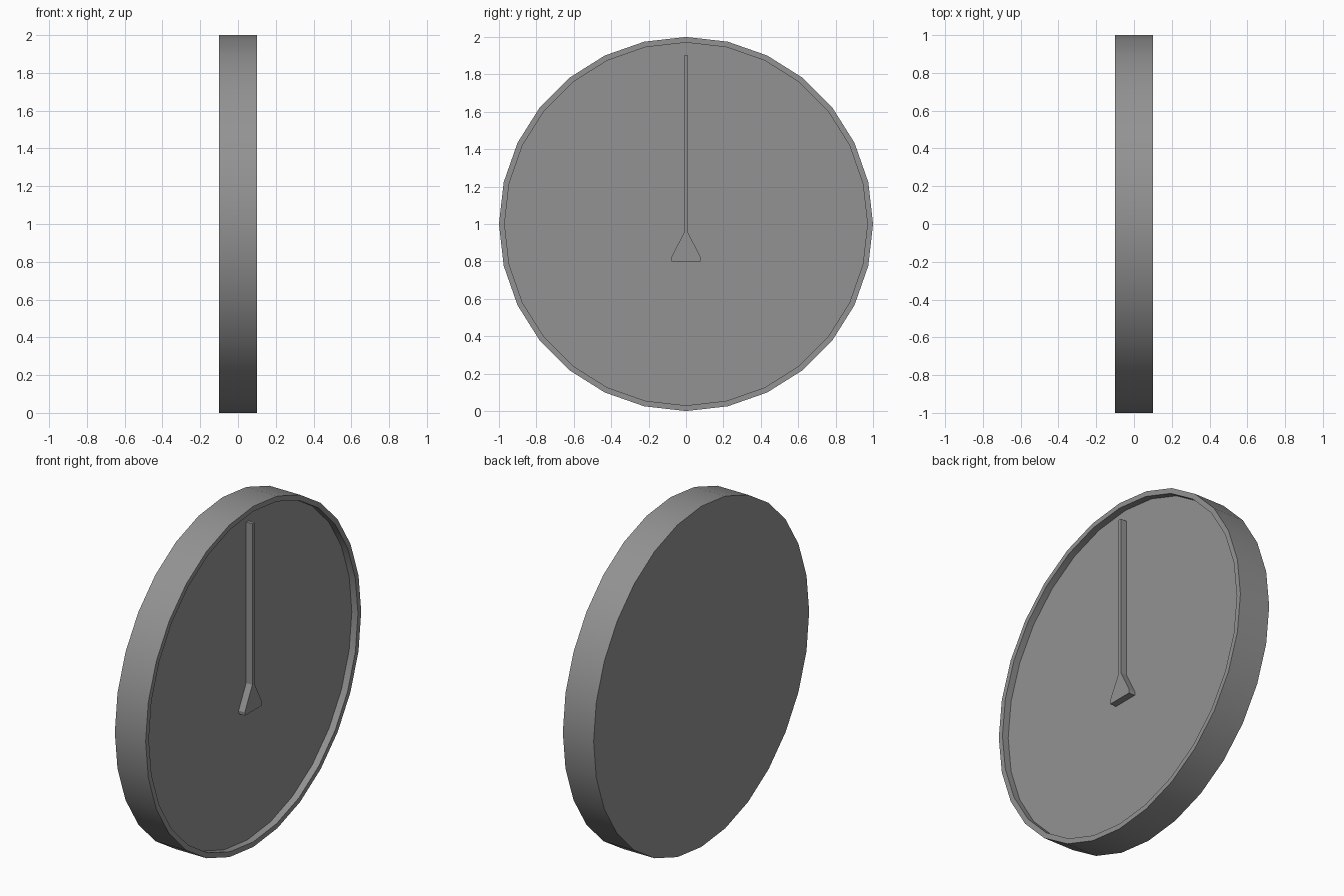
import bpy, bmesh
from math import sin, cos, tau

if "Cube" in bpy.data.objects:
    bpy.data.objects.remove(bpy.data.objects["Cube"])

SIDES = 28
FRONT, FLOOR, BACK = 0.10, 0.06, -0.10

# Dark grey for every part
grey = bpy.data.materials.new("dark_grey")
grey.diffuse_color = (0.29, 0.29, 0.29, 1)
grey.use_nodes = True
grey.node_tree.nodes["Principled BSDF"].inputs["Base Color"].default_value = grey.diffuse_color


def make_object(name, bm):
    bmesh.ops.recalc_face_normals(bm, faces=bm.faces)
    mesh = bpy.data.meshes.new(name)
    bm.to_mesh(mesh)
    bm.free()
    mesh.materials.append(grey)
    obj = bpy.data.objects.new(name, mesh)
    bpy.context.collection.objects.link(obj)
    return obj


# Round case: rings from back edge, over the rim, down to the recessed dial
bm = bmesh.new()
rings = []
for x, r in [(BACK, 1.0), (FRONT, 1.0), (FRONT, 0.97), (FLOOR, 0.97)]:
    rings.append([bm.verts.new((x, r * sin(tau * i / SIDES), 1 + r * cos(tau * i / SIDES)))
                  for i in range(SIDES)])
for a, b in zip(rings, rings[1:]):
    for i in range(SIDES):
        j = (i + 1) % SIDES
        bm.faces.new((a[i], a[j], b[j], b[i]))
bm.faces.new(rings[0])
bm.faces.new(rings[-1])
case = make_object("dial_case", bm)
bpy.context.view_layer.objects.active = case
case.select_set(True)
bpy.ops.object.shade_smooth_by_angle()

# Pointer: mirrored half profile, extruded from the dial to the rim level
half = [(0.01, 1.90), (0.01, 0.955), (0.08, 0.82), (0.078, 0.80)]
outline = half + [(-y, z) for y, z in reversed(half)]
bm = bmesh.new()
face = bm.faces.new([bm.verts.new((FLOOR, y, z)) for y, z in outline])
top = bmesh.ops.extrude_face_region(bm, geom=[face], use_keep_orig=True)["geom"]
bmesh.ops.translate(bm, vec=(FRONT - FLOOR, 0, 0),
                    verts=[v for v in top if isinstance(v, bmesh.types.BMVert)])
make_object("pointer", bm)
